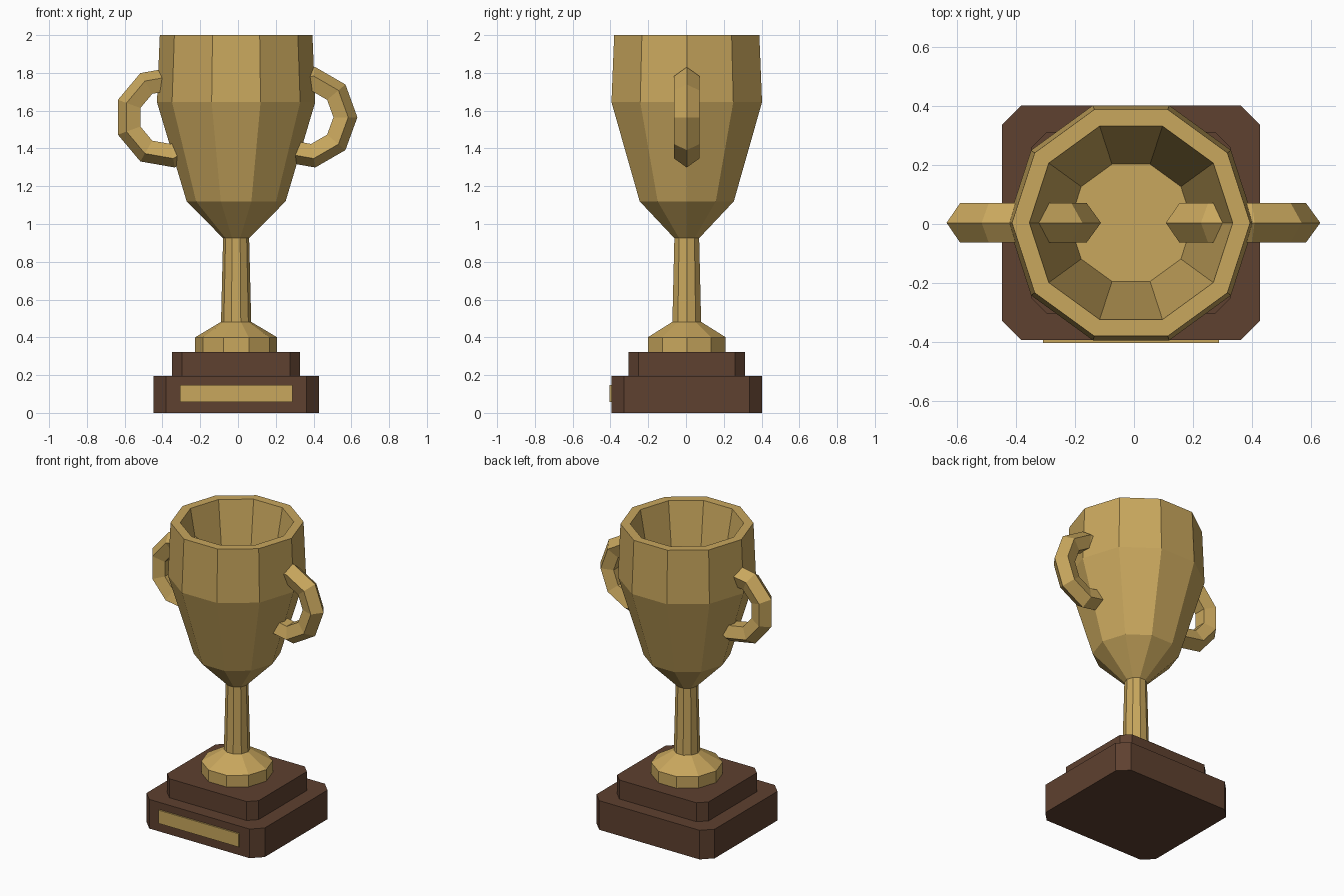
import bpy, bmesh, math

if "Cube" in bpy.data.objects:
    bpy.data.objects.remove(bpy.data.objects["Cube"])

CX, CY = -0.01, 0.004   # shared axis of cup and plinth


def material(name, rgb):
    m = bpy.data.materials.new(name)
    m.diffuse_color = (*rgb, 1)
    m.use_nodes = True
    m.node_tree.nodes["Principled BSDF"].inputs["Base Color"].default_value = m.diffuse_color
    return m


gold = material("gold", (0.58, 0.385, 0.11))
wood = material("dark_wood", (0.112, 0.052, 0.029))


def finish(bm, name, mat):
    bmesh.ops.recalc_face_normals(bm, faces=bm.faces)
    me = bpy.data.meshes.new(name)
    bm.to_mesh(me)
    bm.free()
    me.materials.append(mat)
    ob = bpy.data.objects.new(name, me)
    bpy.context.collection.objects.link(ob)
    return ob


def block(name, mat, hx, hy, z0, z1, y=CY, chamfer=0):
    """Box with optional chamfered vertical edges."""
    bm = bmesh.new()
    bmesh.ops.create_cube(bm, size=2)
    for v in bm.verts:
        v.co = (CX + v.co.x * hx, y + v.co.y * hy, z1 if v.co.z > 0 else z0)
    if chamfer:
        upright = [e for e in bm.edges
                   if abs(e.verts[0].co.z - e.verts[1].co.z) > 1e-4]
        bmesh.ops.bevel(bm, geom=upright, offset=chamfer, segments=1,
                        affect='EDGES', profile=0.5)
    return finish(bm, name, mat)


def lathe(name, mat, profile, sides):
    """Rings of the (radius, z) profile joined, closed at both ends."""
    bm = bmesh.new()
    rings = [[bm.verts.new((CX + r * math.cos(math.tau * i / sides),
                            CY + r * math.sin(math.tau * i / sides), z))
              for i in range(sides)] for r, z in profile]
    for a, b in zip(rings, rings[1:]):
        for i in range(sides):
            j = (i + 1) % sides
            bm.faces.new((a[i], a[j], b[j], b[i]))
    bm.faces.new(rings[0])
    bm.faces.new(rings[-1])
    return finish(bm, name, mat)


# Two-step wooden plinth with front plate
block("plinth_lower", wood, 0.438, 0.398, 0, 0.195, chamfer=0.066)
block("plinth_upper", wood, 0.339, 0.308, 0.195, 0.322, chamfer=0.053)
block("front_plate", gold, 0.298, 0.006, 0.058, 0.147, y=-0.398)

# Foot, stem and hollow bowl in one ten-sided profile
lathe("cup", gold, [
    (0.217, 0.322), (0.217, 0.40), (0.08, 0.482), (0.069, 0.925),
    (0.262, 1.12), (0.419, 1.645), (0.404, 2.0),
    (0.345, 2.0), (0.209, 1.26)], 10)

# Ring handles passing through the bowl wall
for side, name in ((-1, "handle_left"), (1, "handle_right")):
    bpy.ops.mesh.primitive_torus_add(
        major_segments=9, minor_segments=5, major_radius=0.2, minor_radius=0.07,
        location=(CX + side * 0.372, CY, 1.565),
        rotation=(math.pi / 2, 0, 0))
    handle = bpy.context.object
    handle.name = name
    handle.data.materials.append(gold)
